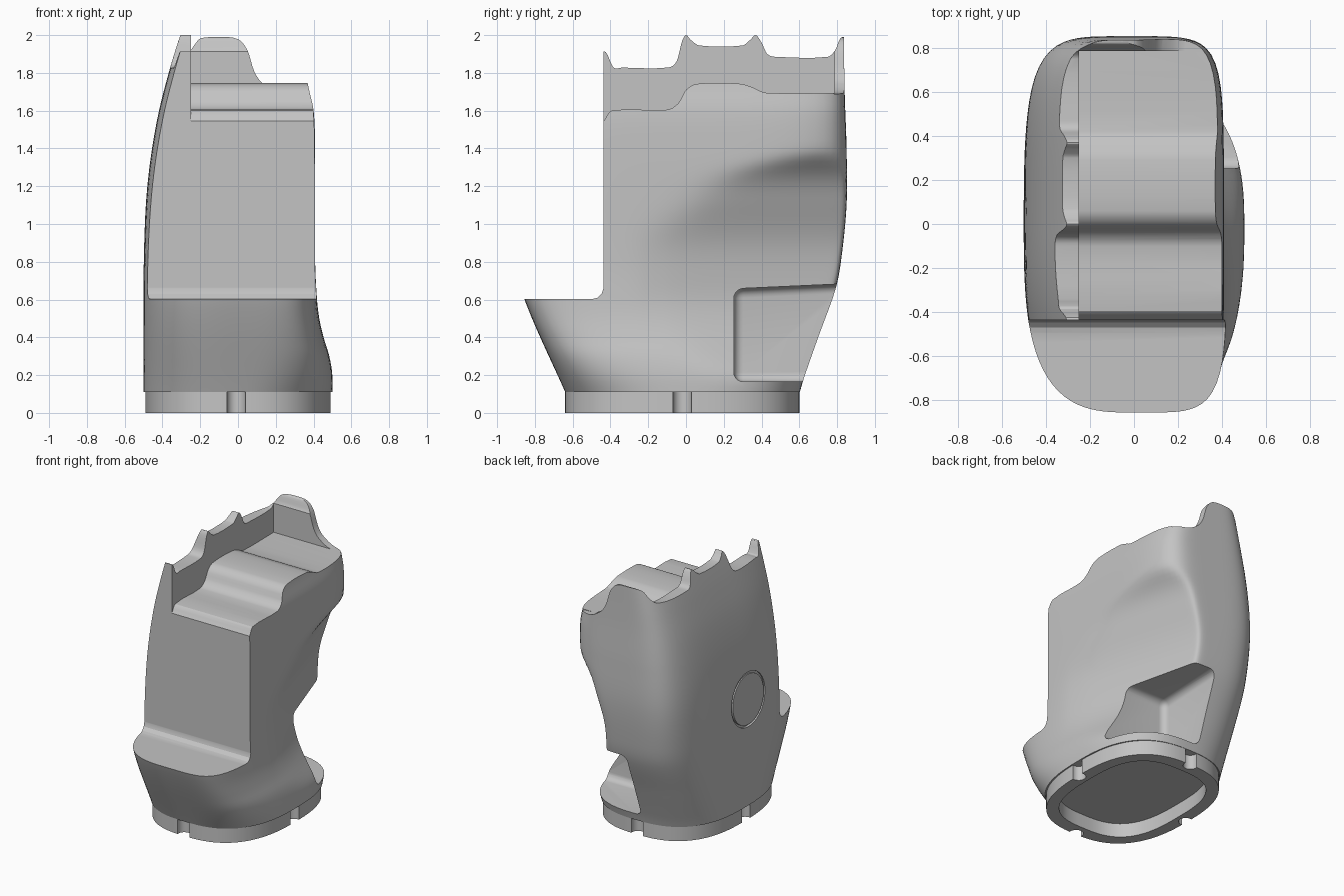
import bpy, bmesh, math
from mathutils import Vector, Matrix

if "Cube" in bpy.data.objects:
    bpy.data.objects.remove(bpy.data.objects["Cube"])

grey = bpy.data.materials.new("plain_grey")
grey.use_nodes = True
grey.diffuse_color = (0.55, 0.55, 0.55, 1)
grey.node_tree.nodes["Principled BSDF"].inputs["Base Color"].default_value = (0.55, 0.55, 0.55, 1)


def make(name, bm):
    bmesh.ops.recalc_face_normals(bm, faces=bm.faces)
    mesh = bpy.data.meshes.new(name)
    bm.to_mesh(mesh)
    bm.free()
    mesh.materials.append(grey)
    obj = bpy.data.objects.new(name, mesh)
    bpy.context.collection.objects.link(obj)
    return obj


def curve(keys, z):
    """Smooth interpolation through (z, value) keys."""
    if z <= keys[0][0]:
        return keys[0][1]
    if z >= keys[-1][0]:
        return keys[-1][1]
    i = max(k for k in range(len(keys) - 1) if keys[k][0] <= z)

    def slope(k):
        a, b = keys[max(k - 1, 0)], keys[min(k + 1, len(keys) - 1)]
        return (b[1] - a[1]) / (b[0] - a[0])
    (z0, v0), (z1, v1) = keys[i], keys[i + 1]
    h = z1 - z0
    t = (z - z0) / h
    return ((2*t**3 - 3*t**2 + 1) * v0 + (t**3 - 2*t**2 + t) * h * slope(i)
            + (3*t**2 - 2*t**3) * v1 + (t**3 - t**2) * h * slope(i + 1))


def oval(right, left, back, front, powers, z, count=120):
    """Rounded outline; reach per side, squareness per corner (RB, LB, LF, RF)."""
    pts = []
    for i in range(count):
        a = math.tau * (i + 0.5) / count
        c, s = math.cos(a), math.sin(a)
        n = powers[i * 4 // count]
        r = (abs(c) ** n + abs(s) ** n) ** (-1 / n)
        pts.append(Vector((r * c * (right if c > 0 else left),
                           r * s * (back if s > 0 else front), z)))
    return pts


def loft(name, sections):
    bm = bmesh.new()
    rings = [[bm.verts.new(p) for p in sec] for sec in sections]
    for a, b in zip(rings, rings[1:]):
        for i in range(len(a)):
            j = (i + 1) % len(a)
            bm.faces.new((a[i], a[j], b[j], b[i]))
    bm.faces.new(rings[0])
    bm.faces.new(rings[-1])
    return make(name, bm)


def extrude_profile(name, pts, axis, lo, hi):
    """Extrude a (horizontal, z) outline along x or y."""
    place = (lambda d, h, z: (d, h, z)) if axis == "x" else (lambda d, h, z: (h, d, z))
    return loft(name, [[Vector(place(d, h, z)) for h, z in pts] for d in (lo, hi)])


def rounded(pts, steps=4):
    """Fine polyline eased through (horizontal, z) points."""
    out = []
    for (a, _), (b, _) in zip(pts, pts[1:]):
        out += [(a + (b - a) * k / steps, curve(pts, a + (b - a) * k / steps)) for k in range(steps)]
    return out + [pts[-1]]


def cut(target, cutter):
    mod = target.modifiers.new("cut", "BOOLEAN")
    mod.operation = "DIFFERENCE"
    mod.solver = "EXACT"
    mod.object = cutter
    bpy.context.view_layer.objects.active = target
    bpy.ops.object.modifier_apply(modifier=mod.name)
    bpy.data.objects.remove(cutter)


def finish(obj):
    bpy.ops.object.select_all(action="DESELECT")
    obj.select_set(True)
    bpy.context.view_layer.objects.active = obj
    bpy.ops.object.shade_smooth_by_angle(angle=math.radians(28))


# Palm: reach of the outline on each side, by height
RIGHT = [(0.1, 0.5), (0.2, 0.5), (0.3, 0.485), (0.4, 0.455), (0.5, 0.432), (0.6, 0.42),
         (0.8, 0.41), (1.4, 0.408), (1.6, 0.4), (1.75, 0.368), (2.05, 0.33)]
LEFT = [(0.1, 0.5), (0.7, 0.5), (1.0, 0.493), (1.2, 0.48), (1.4, 0.455), (1.6, 0.418),
        (1.8, 0.367), (1.95, 0.322), (2.05, 0.288)]
BACK = [(0.1, 0.6), (0.17, 0.62), (0.4, 0.7), (0.65, 0.79), (0.8, 0.82), (1.1, 0.85),
        (1.4, 0.85), (1.7, 0.84), (2.05, 0.835)]
FRONT = [(0.1, 0.635), (0.6, 0.855), (0.7, 0.86), (2.05, 0.86)]
# Squareness of each corner: right back, left back, left front, right front
CORNERS = ([(0.1, 2.6), (0.6, 3.5), (1.2, 5), (1.6, 6)], [(0.1, 2.6), (0.6, 3.7), (1.1, 4.7), (1.8, 5)],
           [(0.1, 2.6), (0.6, 3.1), (1.2, 2.8), (2.0, 2.4)], [(0.1, 2.6), (0.6, 5), (2.0, 5)])
# Thumb hollow: how far out the slanted flank may reach, by height
HOLLOW = [(0.1, 0.64), (0.2, 0.55), (0.4, 0.42), (0.55, 0.36), (0.7, 0.34), (0.9, 0.345),
          (1.1, 0.4), (1.25, 0.46), (1.36, 0.56), (1.5, 0.75)]
flank = Vector((0.958, 0.287, 0))


def palm_section(z):
    pts = oval(*(curve(k, z) for k in (RIGHT, LEFT, BACK, FRONT)), [curve(k, z) for k in CORNERS], z)
    limit, soft = curve(HOLLOW, z), 0.022
    for p in pts:
        over = p.dot(flank) - limit
        if over > -5 * soft and p.y > -0.42:
            fade = min(1, (p.y + 0.42) / 0.25)
            p -= flank * fade * soft * math.log(1 + math.exp(over / soft))
    return pts


palm = loft("palm", [palm_section(0.11 + 1.94 * i / 70) for i in range(71)])

# Step above the wrist at the front
cut(palm, extrude_profile("front_cutter", [
    (-1.2, 0.603), (-0.495, 0.603), (-0.47, 0.609), (-0.447, 0.63), (-0.437, 0.66),
    (-0.435, 2.3), (-1.2, 2.3)], "x", -1, 1))

# Scalloped rim of the tall wall
rim = rounded([(-0.5, 1.91), (-0.425, 1.91), (-0.385, 1.83), (-0.34, 1.828), (-0.1, 1.828),
               (-0.05, 1.86), (-0.02, 1.97), (0, 2.0), (0.025, 1.975), (0.07, 1.945), (0.3, 1.945),
               (0.34, 1.975), (0.37, 2.0), (0.4, 1.96), (0.43, 1.9), (0.48, 1.885),
               (0.75, 1.885), (0.79, 1.92), (0.815, 1.98), (0.84, 1.99), (1.0, 1.99)])
cut(palm, extrude_profile("rim_cutter", rim + [(1.0, 2.3), (-0.5, 2.3)], "x", -1, 1))

# Stepped finger seat
seat = rounded([(-0.5, 1.49), (-0.44, 1.54), (-0.395, 1.6), (-0.1, 1.605), (-0.04, 1.64),
                (0, 1.71), (0.06, 1.742), (0.29, 1.742), (0.36, 1.72), (0.42, 1.695),
                (0.785, 1.693)])
cut(palm, extrude_profile("seat_cutter", seat + [(0.785, 2.3), (-0.5, 2.3)], "x", -0.25, 1))

# Rounded tab at the back
tab = rounded([(-0.25, 1.965), (-0.19, 1.985), (-0.1, 1.99), (0, 1.978), (0.05, 1.92),
               (0.085, 1.81), (0.13, 1.745), (0.23, 1.693), (0.6, 1.693)])
cut(palm, extrude_profile("tab_cutter", tab + [(0.6, 2.3), (-0.25, 2.3)], "y", 0.783, 1.1))

# Thumb pocket
bm = bmesh.new()
bmesh.ops.create_cube(bm, size=1)
for v in bm.verts:
    back = v.co.y > 0
    v.co = (1 if v.co.x > 0 else -0.06, 1.2 if back else 0.253,
            0.165 if v.co.z < 0 else (0.7 if back else 0.657))
bmesh.ops.bevel(bm, geom=list(bm.edges), offset=0.05, segments=5, profile=0.5, affect="EDGES")
cut(palm, make("thumb_cutter", bm))

# Round groove on the flat of the hand
bm = bmesh.new()
major, minor, count = 0.195, 0.008, 48
loops = []
for i in range(count):
    a = math.tau * i / count
    loops.append([bm.verts.new((-0.497 + minor * dx, -0.04 + (major + minor * dr) * math.cos(a),
                                0.91 + (major + minor * dr) * math.sin(a)))
                  for dx, dr in ((-4, -1), (2, -1), (2, 1), (-4, 1))])
for i in range(count):
    a, b = loops[i], loops[(i + 1) % count]
    for k in range(4):
        bm.faces.new((a[k], a[(k + 1) % 4], b[(k + 1) % 4], b[k]))
cut(palm, make("groove_cutter", bm))
finish(palm)

# Wrist ring with a hollow underside and four notches
ring = loft("wrist_ring", [oval(0.49, 0.49, 0.6, 0.64, [2.6] * 4, z) for z in (0, 0.112)])
cut(ring, loft("hollow_cutter", [oval(0.4, 0.4, 0.5, 0.54, [2.9] * 4, z) for z in (-0.1, 0.105)]))
for x, y in ((-0.01, -0.63), (-0.01, 0.59), (0.48, -0.02), (-0.48, -0.02)):
    bm = bmesh.new()
    bmesh.ops.create_cone(bm, cap_ends=True, segments=32, radius1=0.05, radius2=0.05, depth=0.4,
                          matrix=Matrix.Translation((x, y, -0.09)))
    cut(ring, make("notch_cutter", bm))
finish(ring)
